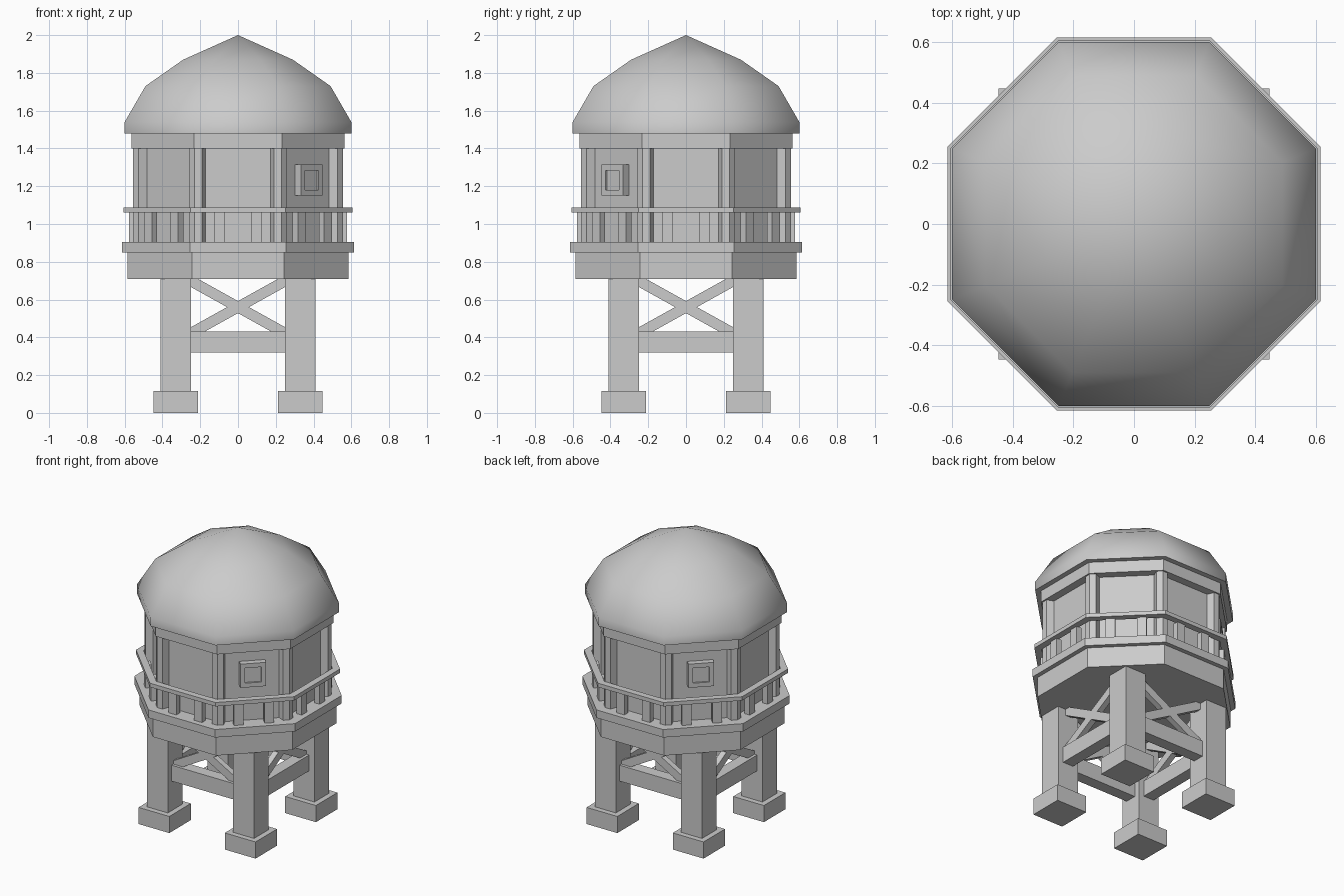
import bpy, bmesh, math
from mathutils import Matrix, Vector

cube = bpy.data.objects.get("Cube")
if cube:
    bpy.data.objects.remove(cube, do_unlink=True)

grey = bpy.data.materials.new("light_grey")
grey.use_nodes = True
grey.diffuse_color = (0.6, 0.6, 0.6, 1)
grey.node_tree.nodes["Principled BSDF"].inputs["Base Color"].default_value = (0.6, 0.6, 0.6, 1)

EIGHTH = math.pi / 4
COS = math.cos(EIGHTH / 2)


def finish(name, bm):
    bmesh.ops.recalc_face_normals(bm, faces=bm.faces)
    mesh = bpy.data.meshes.new(name)
    bm.to_mesh(mesh)
    bm.free()
    mesh.materials.append(grey)
    obj = bpy.data.objects.new(name, mesh)
    bpy.context.collection.objects.link(obj)
    return obj


def box(bm, center, size, matrix=Matrix()):
    m = matrix @ Matrix.Translation(center) @ Matrix.Diagonal((*size, 1))
    bmesh.ops.create_cube(bm, size=1, matrix=m)


def octagon(name, profile, ring=False):
    """Eight-sided lathe of (apothem, z) points; a ring closes on itself."""
    bm = bmesh.new()
    loops = []
    for a, z in profile:
        r = a / COS
        if a == 0:
            loops.append([bm.verts.new((0, 0, z))] * 8)
        else:
            loops.append([bm.verts.new((r * math.cos((k + .5) * EIGHTH),
                                        r * math.sin((k + .5) * EIGHTH), z)) for k in range(8)])
    pairs = list(zip(loops, loops[1:]))
    if ring:
        pairs.append((loops[-1], loops[0]))
    for lo, hi in pairs:
        for k in range(8):
            n = (k + 1) % 8
            bm.faces.new(list(dict.fromkeys((lo[k], lo[n], hi[n], hi[k]))))
    if not ring:
        for loop in (loops[0], loops[-1]):
            if loop[0] is not loop[1]:
                bm.faces.new(loop)
    return finish(name, bm)


def slab(name, apothem, z0, z1):
    return octagon(name, [(apothem, z0), (apothem, z1)])


# Octagonal body, bottom to top
slab("platform_base", 0.585, 0.71, 0.85)
slab("platform_deck", 0.615, 0.85, 0.905)
slab("cabin_wall", 0.51, 0.905, 1.40)
slab("eaves_band", 0.565, 1.40, 1.485)
octagon("railing", [(0.56, 1.06), (0.605, 1.06), (0.605, 1.087), (0.56, 1.087)], ring=True)

# Domed roof
roof = octagon("roof", [(0.60, 1.48), (0.60, 1.54), (0.49, 1.73), (0.29, 1.87), (0, 2.0)])
bpy.ops.object.select_all(action='DESELECT')
roof.select_set(True)
bpy.context.view_layer.objects.active = roof
bpy.ops.object.shade_smooth_by_angle(angle=math.radians(50))

# Wedge-fronted posts on the cabin corners
bm = bmesh.new()
half, tip, inner = 0.037, 0.555 / COS, 0.49 / COS
side = tip - half * math.tan(EIGHTH / 2)
plan = [(tip, 0), (side, half), (inner, half), (inner, -half), (side, -half)]
for k in range(8):
    turn = Matrix.Rotation((k + .5) * EIGHTH, 4, 'Z')
    face = bm.faces.new([bm.verts.new(turn @ Vector((x, y, 0.905))) for x, y in plan])
    top = bmesh.ops.extrude_face_region(bm, geom=[face])["geom"]
    bmesh.ops.translate(bm, vec=(0, 0, 0.495),
                        verts=[v for v in top if isinstance(v, bmesh.types.BMVert)])
    # Keep the lower cap so each post stays closed
    if not face.is_valid:
        bmesh.ops.holes_fill(bm, edges=bm.edges)
finish("corner_posts", bm)

# Two balusters on each side of the deck
bm = bmesh.new()
for k in range(8):
    for s in (-1, 1):
        box(bm, (0.557, s * 0.098, 0.983), (0.04, 0.06, 0.16), Matrix.Rotation(k * EIGHTH, 4, 'Z'))
finish("balusters", bm)

# Framed windows on two opposite diagonal sides
for name, k in (("front_left_window", 7), ("back_right_window", 3)):
    turn = Matrix.Rotation(k * EIGHTH, 4, 'Z')
    bm = bmesh.new()
    for s in (-1, 1):
        box(bm, (0.527, s * 0.067, 1.232), (0.05, 0.03, 0.164), turn)
        box(bm, (0.527, 0, 1.232 + s * 0.067), (0.05, 0.104, 0.03), turn)
    finish(name + "_frame", bm)
    bm = bmesh.new()
    box(bm, (0.52, 0, 1.232), (0.04, 0.106, 0.106), turn)
    finish(name + "_pane", bm)

# Legs and feet
for yn, sy in (("front", -1), ("back", 1)):
    for xn, sx in (("left", 1), ("right", -1)):
        for part, width, z0, z1 in (("leg", 0.16, 0.11, 0.715), ("foot", 0.235, 0, 0.115)):
            bm = bmesh.new()
            box(bm, (sx * 0.33, sy * 0.33, (z0 + z1) / 2), (width, width, z1 - z0))
            finish(f"{yn}_{xn}_{part}", bm)

# Horizontal beam and crossed braces between each pair of legs
for k, name in enumerate(("front", "left", "back", "right")):
    turn = Matrix.Rotation(k * math.pi / 2, 4, 'Z')
    bm = bmesh.new()
    box(bm, (0, -0.33, 0.375), (0.52, 0.08, 0.11), turn)
    finish(name + "_beam", bm)
    bm = bmesh.new()
    for s in (-1, 1):
        tilt = Matrix.Translation((0, -0.33, 0.56)) @ Matrix.Rotation(s * math.radians(29), 4, 'Y')
        box(bm, (0, 0, 0), (0.6, 0.04, 0.056), turn @ tilt)
    finish(name + "_cross_brace", bm)
